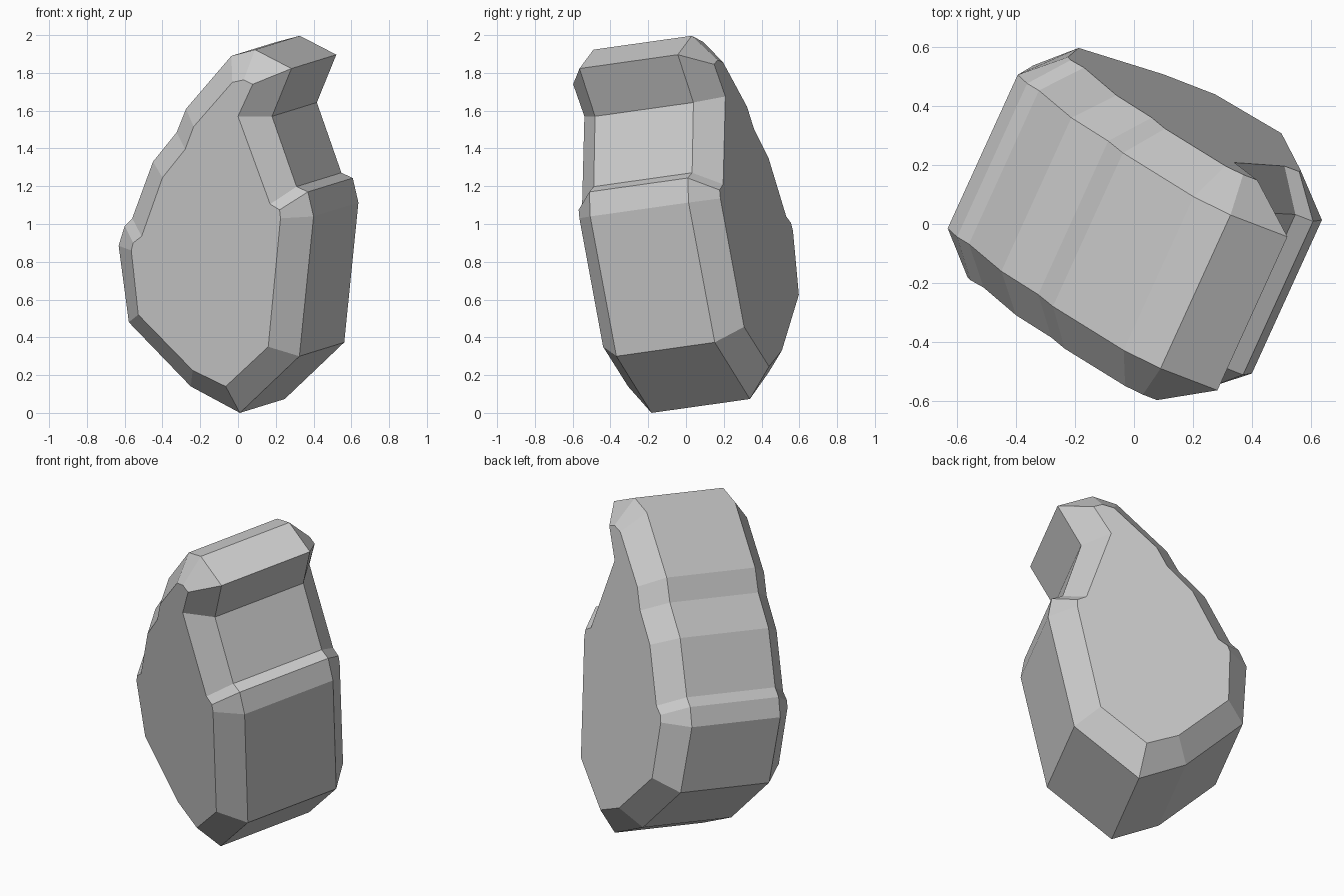
import bpy, bmesh
from mathutils import Vector

if "Cube" in bpy.data.objects:
    bpy.data.objects.remove(bpy.data.objects["Cube"])

# Outline of the slab as seen from the front (x, z), counter-clockwise from the lowest point
OUTER = [(.01, .0), (.325, .30), (.40, 1.04), (.37, 1.17), (.31, 1.198), (.18, 1.57),
         (.283, 1.823), (.09, 1.923), (-.035, 1.89), (-.275, 1.61), (-.325, 1.485),
         (-.45, 1.33), (-.56, 1.03), (-.60, .99), (-.632, .885), (-.578, .48), (-.25, .14)]
# Matching smaller outline of the raised front face
INNER = [(-.065, .14), (.16, .35), (.225, 1.03), (.22, 1.075), (.17, 1.105), (.0, 1.57),
         (.078, 1.74), (.03, 1.763), (-.03, 1.75), (-.235, 1.515), (-.28, 1.395),
         (-.40, 1.245), (-.51, .935), (-.555, .90), (-.565, .86), (-.528, .52), (-.24, .225)]

AXIS = Vector((.456, 1, .141)).normalized()   # tilted thickness direction
THICK, RISE = .577, .125                       # slab depth, chamfer height
ORIGIN = Vector((0, -.178, 0))


def on_plane(x, z, offset):
    """Point at (x, z) on the tilted plane, moved along the axis by offset."""
    base = ORIGIN + AXIS * offset
    y = base.y - (AXIS.x * (x - base.x) + AXIS.z * (z - base.z)) / AXIS.y
    return Vector((x, y, z))


# Four rings: front face, front edge, back edge, back face
front_face = [on_plane(x, z, -RISE) for x, z in INNER]
front_edge = [on_plane(x, z, 0) for x, z in OUTER]
back_edge = [p + AXIS * THICK for p in front_edge]
back_face = [p + AXIS * (THICK + 2 * RISE) for p in front_face]

bm = bmesh.new()
rings = [[bm.verts.new(p) for p in ring]
         for ring in (front_face, front_edge, back_edge, back_face)]
n = len(OUTER)
for r, s in zip(rings, rings[1:]):
    for i in range(n):
        j = (i + 1) % n
        bm.faces.new((r[i], r[j], s[j], s[i]))
bm.faces.new(rings[0])
bm.faces.new(rings[-1])
bmesh.ops.recalc_face_normals(bm, faces=bm.faces)

mesh = bpy.data.meshes.new("chamfered_slab")
bm.to_mesh(mesh)
bm.free()
slab = bpy.data.objects.new("chamfered_slab", mesh)
bpy.context.collection.objects.link(slab)
